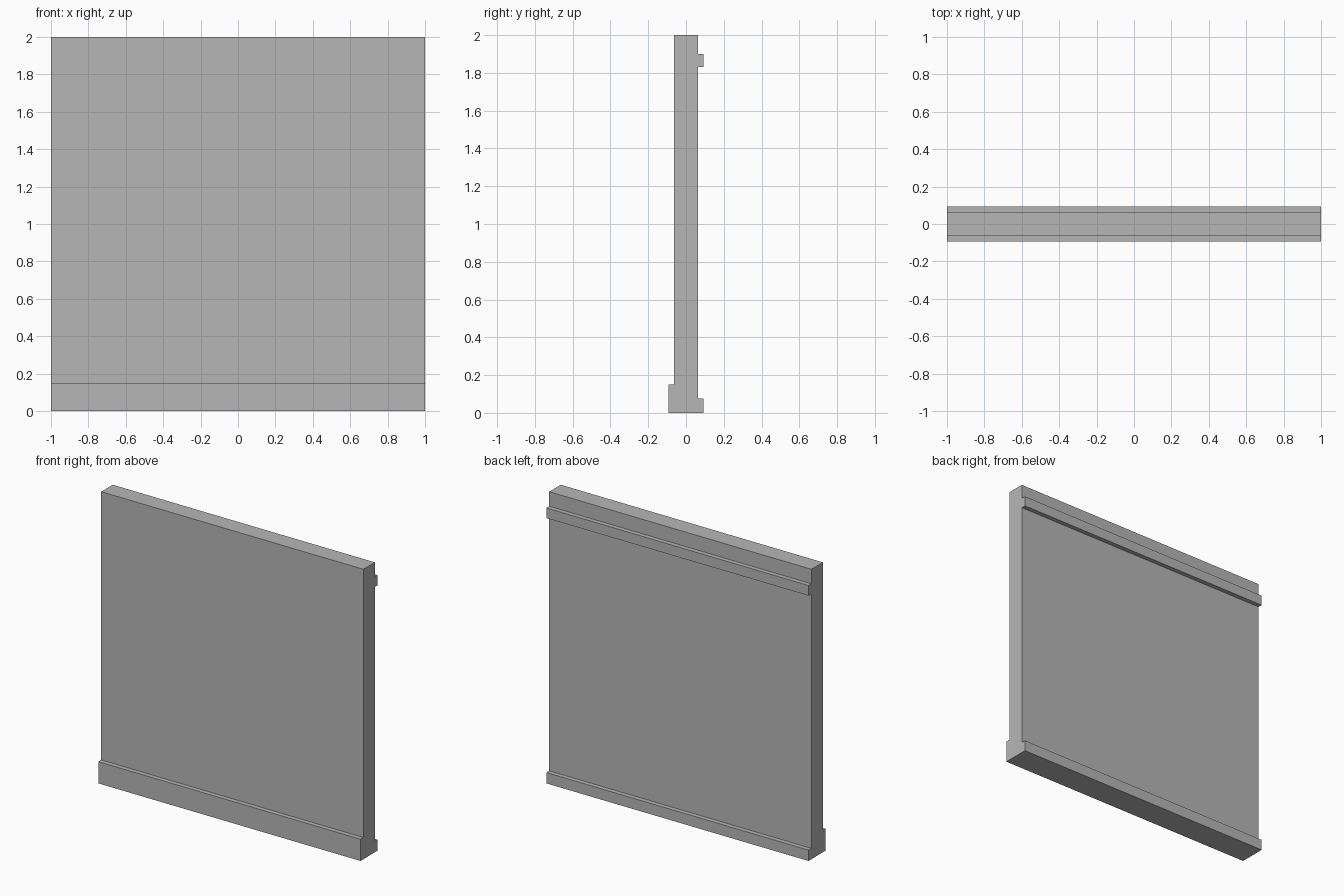
import bpy

cube = bpy.data.objects.get("Cube")
if cube:
    bpy.data.objects.remove(cube, do_unlink=True)

# Single plain grey
grey = bpy.data.materials.new("wall_grey")
grey.use_nodes = True
colour = (0.47, 0.47, 0.47, 1)
grey.diffuse_color = colour
grey.node_tree.nodes["Principled BSDF"].inputs["Base Color"].default_value = colour

WIDTH = 2.0
WALL = 0.0625   # half thickness of the panel
OUTER = 0.0935  # reach of the trims from the centre


def extrude_profile(name, profile):
    """Sweep a closed (y, z) outline across the full width."""
    n = len(profile)
    verts = [(x, y, z) for x in (-WIDTH / 2, WIDTH / 2) for y, z in profile]
    faces = [tuple(reversed(range(n))), tuple(range(n, 2 * n))]
    faces += [(i, (i + 1) % n, n + (i + 1) % n, n + i) for i in range(n)]
    mesh = bpy.data.meshes.new(name)
    mesh.from_pydata(verts, [], faces)
    mesh.materials.append(grey)
    obj = bpy.data.objects.new(name, mesh)
    bpy.context.collection.objects.link(obj)
    return obj


# Wall panel with tall front skirting, low back skirting and back rail
extrude_profile("wall_panel", [
    (-OUTER, 0), (OUTER, 0), (OUTER, 0.075), (WALL, 0.075),
    (WALL, 1.83), (OUTER, 1.83), (OUTER, 1.9), (WALL, 1.9),
    (WALL, 2), (-WALL, 2), (-WALL, 0.15), (-OUTER, 0.15),
])
